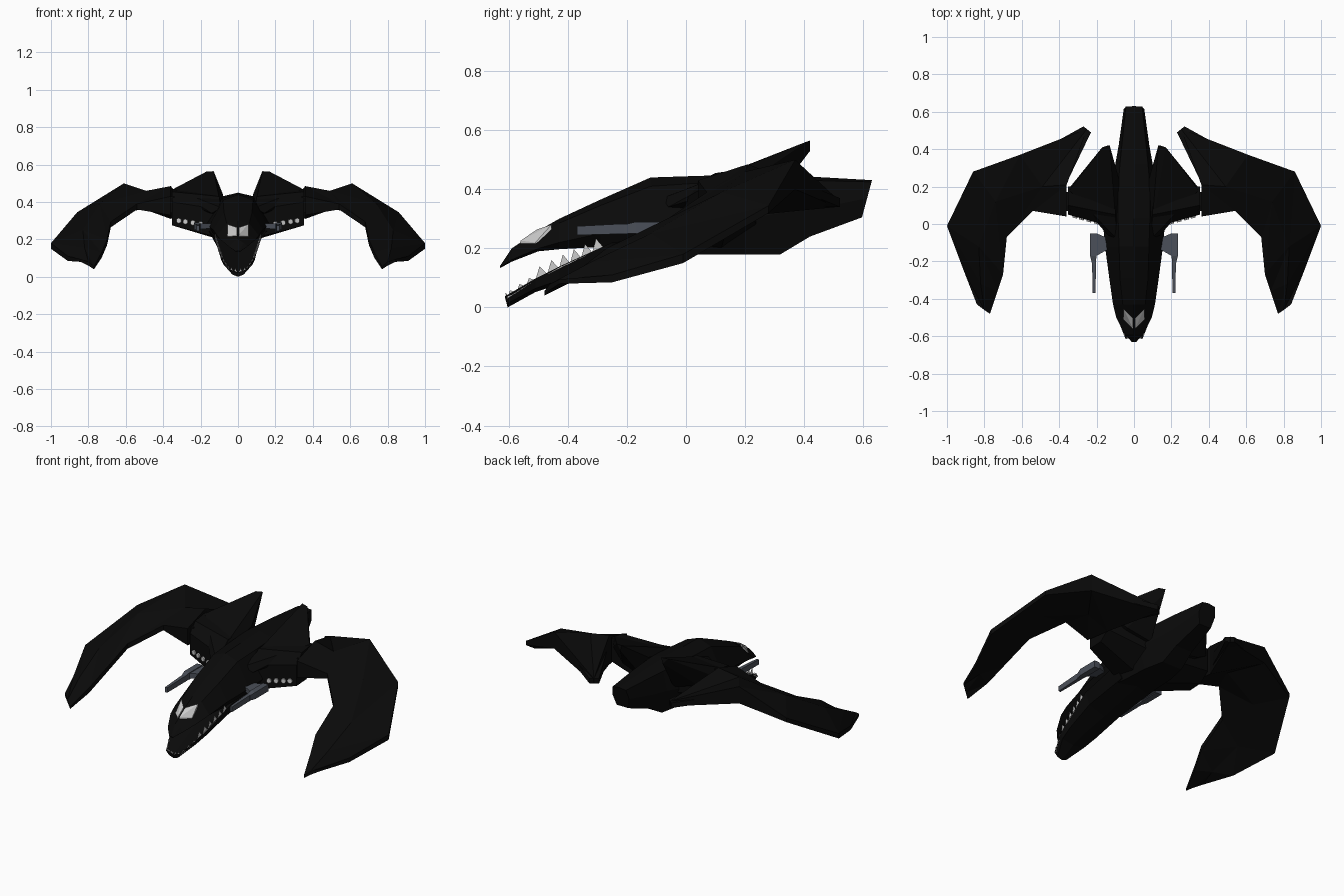
import bpy, bmesh
from mathutils import Vector, Matrix

if "Cube" in bpy.data.objects:
    bpy.data.objects.remove(bpy.data.objects["Cube"])


def material(name, rgb):
    m = bpy.data.materials.new(name)
    m.diffuse_color = (*rgb, 1)
    m.use_nodes = True
    m.node_tree.nodes["Principled BSDF"].inputs["Base Color"].default_value = m.diffuse_color
    return m


BLACK = material("black_armor", (0.003, 0.003, 0.003))
STEEL = material("blue_steel", (0.07, 0.08, 0.1))
PALE = material("pale_glow", (0.65, 0.65, 0.65))


def finish(bm, name, mat, mirror=False):
    bmesh.ops.remove_doubles(bm, verts=bm.verts, dist=0.0001)
    bmesh.ops.recalc_face_normals(bm, faces=bm.faces)
    me = bpy.data.meshes.new(name)
    bm.to_mesh(me)
    bm.free()
    ob = bpy.data.objects.new(name, me)
    bpy.context.collection.objects.link(ob)
    me.materials.append(mat)
    if mirror:
        ob.modifiers.new("mirror", 'MIRROR').use_mirror_merge = False
    return ob


def loft(name, rings, mat, mirror=False, split=False):
    """Skin a closed tube through rings of equal point count."""
    bm = bmesh.new()
    rows = [[bm.verts.new(p) for p in r] for r in rings]
    n = len(rows[0])
    for a, b in zip(rows, rows[1:]):
        for i in range(n):
            j = (i + 1) % n
            if split:
                bm.faces.new((a[i], a[j], b[i]))
                bm.faces.new((a[j], b[j], b[i]))
            else:
                bm.faces.new((a[i], a[j], b[j], b[i]))
    caps = [bm.faces.new(rows[0]), bm.faces.new(rows[-1])]
    bmesh.ops.triangulate(bm, faces=caps)
    return finish(bm, name, mat, mirror)


def hull(name, pts, mat, mirror=True):
    bm = bmesh.new()
    for p in pts:
        bm.verts.new(p)
    res = bmesh.ops.convex_hull(bm, input=bm.verts)
    loose = [v for v in res["geom_interior"] if isinstance(v, bmesh.types.BMVert)]
    bmesh.ops.delete(bm, geom=loose, context='VERTS')
    return finish(bm, name, mat, mirror)


def box(x0, x1, y0, y1, z0, z1):
    return [(x, y, z) for x in (x0, x1) for y in (y0, y1) for z in (z0, z1)]


def sym_ring(y, half, lean=0):
    """Half profile from top centre to bottom centre, completed on -x."""
    pts = half + [(-x, z) for x, z in half[-2:0:-1]]
    top = half[0][1]
    return [(x, y - lean * (top - z), z) for x, z in pts]


# Main fuselage with head and tail: y, top, ridge x/z, side x/z, belly x/z
body = [
    (-.63, .140, .008, .138, .012, .136, .010, .133),
    (-.59, .200, .030, .182, .050, .162, .040, .155),
    (-.50, .260, .055, .222, .095, .200, .060, .190),
    (-.43, .300, .060, .285, .112, .220, .080, .197),
    (-.29, .365, .075, .345, .132, .250, .100, .205),
    (-.12, .440, .080, .410, .155, .270, .110, .190),
    (.03, .445, .085, .420, .168, .290, .100, .180),
    (.20, .450, .085, .430, .130, .300, .090, .180),
    (.32, .448, .075, .430, .100, .320, .065, .180),
    (.42, .443, .065, .430, .082, .330, .055, .240),
    (.63, .431, .043, .425, .055, .370, .040, .305),
]
loft("fuselage", [sym_ring(y, [(0, t), (rx, rz), (sx, sz), (bx, bz), (0, bz)],
                           .27 if y > .6 else 0)
                  for y, t, rx, rz, sx, sz, bx, bz in body], BLACK)

# Lower jaw: y, mouth floor, edge x/z, lower x/z, keel
jaw = [
    (-.61, .022, .045, .037, .030, .012, .000),
    (-.51, .070, .087, .098, .076, .064, .052),
    (-.43, .110, .102, .138, .090, .092, .078),
    (-.25, .200, .130, .220, .105, .150, .115),
    (.03, .240, .160, .250, .110, .190, .180),
]
loft("lower_jaw", [sym_ring(y, [(0, f), (ex, ez), (lx, lz), (0, k)],
                            -.27 if y < -.6 else 0)
                   for y, f, ex, ez, lx, lz, k in jaw], BLACK)

# Broad flat teeth standing on the jaw edge: start, end, count, height
rows = [((.003, -.606, .022), (.045, -.606, .032), 2, .022),
        ((.045, -.606, .03), (.085, -.51, .092), 3, .018),
        ((.085, -.51, .092), (.101, -.43, .132), 2, .038),
        ((.101, -.43, .132), (.124, -.28, .204), 4, .038)]
bm = bmesh.new()
for a, b, count, height in rows:
    a, b = Vector(a), Vector(b)
    for i in range(count):
        p, q = a.lerp(b, i / count), a.lerp(b, (i + 1) / count)
        mid = (p + q) / 2
        tip = mid + Vector((0, -.006, height))
        v = [bm.verts.new(c) for c in (p, q, mid + Vector((-.01, .008, 0)), tip)]
        for f in ((0, 1, 3), (1, 2, 3), (2, 0, 3), (0, 2, 1)):
            bm.faces.new([v[k] for k in f])
finish(bm, "teeth", PALE, True)

# Eye windows
eye = [(.055, -.455, .277), (.055, -.51, .216), (.005, -.56, .222), (.005, -.505, .260)]
hull("eye_window", [(x, y, z + d) for x, y, z in eye for d in (.004, -.012)], PALE)

# Shoulder blocks that carry the wings
inner = [(-.02, .21), (-.02, .36), (.05, .43), (.24, .44), (.24, .28), (.12, .20)]
outer = [(.05, .275), (.05, .40), (.10, .455), (.20, .47), (.20, .33), (.14, .28)]
loft("shoulder", [[(x, y, z) for y, z in s] for x, s in ((.10, inner), (.352, outer))], BLACK, True)
hull("wing_joint", box(.34, .37, .07, .17, .34, .43), BLACK)

# Raised back fins
hull("back_fin", [(.09, -.08, .37), (.14, -.06, .34), (.345, .18, .47), (.34, .20, .42),
                  (.185, .385, .55), (.17, .41, .562), (.13, .42, .565), (.14, .42, .53),
                  (.08, .24, .44), (.10, .26, .32), (.25, .24, .36)], BLACK)

# Round shoulder lamps set into the front face
bm = bmesh.new()
for x in (.20, .24, .28, .315):
    turn = Matrix.Rotation(1.5708, 4, 'X')
    spot = Matrix.Translation((x, .05 - (.352 - x) * .278, .283 + (x - .20) * .15))
    bmesh.ops.create_cone(bm, cap_ends=True, segments=10, radius1=.014, radius2=.014,
                          depth=.016, matrix=spot @ Matrix.Rotation(.27, 4, 'Z') @ turn)
finish(bm, "shoulder_lamps", PALE, True)

# Swept wings: leading, middle and outer point per station as x, y, top z, bottom z
wing = [
    ((.36, .04, .43, .33), (.36, .21, .485, .31), (.25, .51, .37, .34)),
    ((.54, .07, .39, .36), (.49, .20, .46, .37), (.61, .37, .50, .40)),
    ((.68, -.07, .295, .265), (.74, .12, .39, .30), (.86, .28, .345, .32)),
    ((.70, -.27, .20, .17), (.83, -.12, .25, .18), (1.0, -.01, .18, .15)),
    ((.73, -.36, .13, .10), (.82, -.32, .155, .105), (.91, -.25, .11, .085)),
    ((.77, -.48, .055, .04), (.80, -.46, .08, .06), (.84, -.43, .095, .08)),
]
loft("wing", [[p[:3] for p in s] + [(x, y, b) for x, y, t, b in reversed(s)] for s in wing],
     BLACK, True, split=True)
# Blunt rear prong end
hull("wing_prong_tip", [(.23, .49, .37), (.23, .49, .34), (.27, .522, .37), (.27, .522, .34),
                        (.355, .23, .42), (.355, .23, .34), (.40, .45, .40), (.40, .45, .37)],
     BLACK)

# Side cannons
hull("cannon_body", box(.20, .235, -.17, -.05, .25, .29)
     + box(.205, .225, -.21, -.20, .252, .28), STEEL)
hull("cannon_barrel", box(.202, .224, -.22, -.18, .25, .283)
     + box(.207, .221, -.37, -.36, .245, .275), STEEL)
hull("cannon_mount", box(.13, .17, -.13, -.08, .26, .285)
     + box(.20, .21, -.17, -.05, .255, .285), STEEL)
